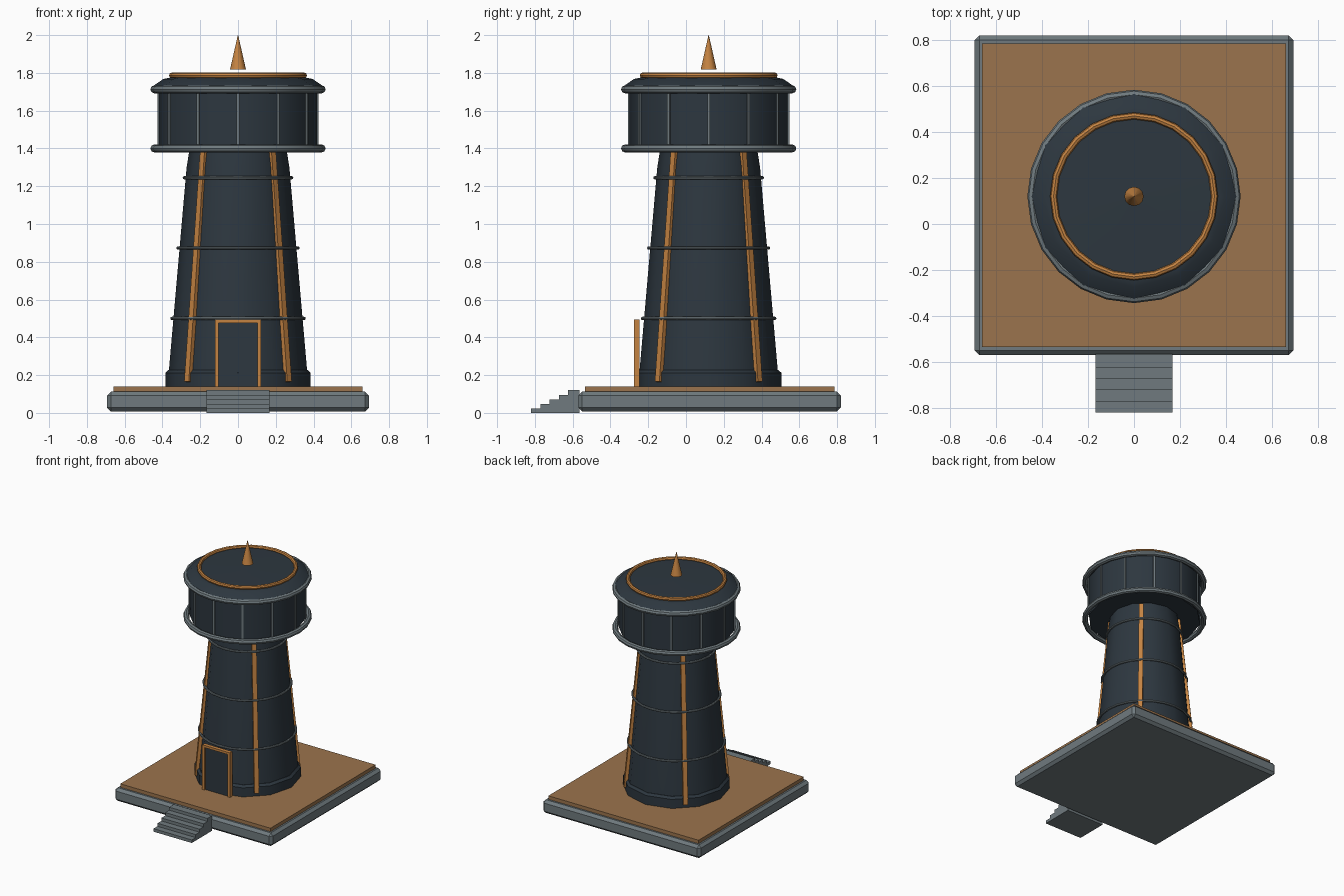
import bpy, bmesh, math
from mathutils import Vector, Matrix

if "Cube" in bpy.data.objects:
    bpy.data.objects.remove(bpy.data.objects["Cube"])

CY = 0.12  # tower axis in y


def mat(name, rgb):
    m = bpy.data.materials.new(name)
    m.diffuse_color = (*rgb, 1)
    m.use_nodes = True
    m.node_tree.nodes["Principled BSDF"].inputs["Base Color"].default_value = m.diffuse_color
    return m


DARK = mat("dark slate", (0.026, 0.038, 0.050))
GREY = mat("steel grey", (0.160, 0.195, 0.210))
DECK = mat("brown deck", (0.330, 0.175, 0.075))
GOLD = mat("copper trim", (0.560, 0.230, 0.055))


def finish(name, bm, material, smooth=False):
    bmesh.ops.recalc_face_normals(bm, faces=bm.faces)
    me = bpy.data.meshes.new(name)
    bm.to_mesh(me)
    bm.free()
    me.materials.append(material)
    ob = bpy.data.objects.new(name, me)
    bpy.context.collection.objects.link(ob)
    if smooth:
        bpy.ops.object.select_all(action='DESELECT')
        ob.select_set(True)
        bpy.context.view_layer.objects.active = ob
        bpy.ops.object.shade_smooth_by_angle(angle=math.radians(32))
    return ob


def box(name, x, y, z, material, bevel=0):
    """Box from (min, max) ranges."""
    bm = bmesh.new()
    bmesh.ops.create_cube(bm, size=1)
    for v in bm.verts:
        v.co = [r[0] + (c + 0.5) * (r[1] - r[0]) for c, r in zip(v.co, (x, y, z))]
    if bevel:
        bmesh.ops.bevel(bm, geom=bm.edges[:], offset=bevel, segments=1, affect='EDGES')
    return finish(name, bm, material)


def lathe(name, profile, material, sides, closed=False):
    """Revolve (radius, z) points round the tower axis; open profiles get end caps."""
    bm = bmesh.new()
    rings = [[bm.verts.new((r * math.cos(2 * math.pi * i / sides),
                            CY + r * math.sin(2 * math.pi * i / sides), z))
              for i in range(sides)] for r, z in profile]
    pairs = list(zip(rings, rings[1:]))
    if closed:
        pairs.append((rings[-1], rings[0]))
    else:
        bm.faces.new(rings[0])
        bm.faces.new(rings[-1])
    for a, b in pairs:
        for i in range(sides):
            j = (i + 1) % sides
            bm.faces.new((a[i], a[j], b[j], b[i]))
    return finish(name, bm, material, True)


def ring(name, major, minor, z, material, segs=24, n=8):
    pts = [(major + minor * math.cos(2 * math.pi * k / n),
            z + minor * math.sin(2 * math.pi * k / n)) for k in range(n)]
    return lathe(name, pts, material, segs, True)


def strip(name, angle, r0, z0, r1, z1, width, depth, material):
    """Thin bar leaning against the tower at a given angle."""
    rad = Vector((math.cos(angle), math.sin(angle), 0))
    tan = Vector((-rad.y, rad.x, 0))
    a = rad * r0 + Vector((0, CY, z0))
    b = rad * r1 + Vector((0, CY, z1))
    up = b - a
    out = tan.cross(up).normalized()
    bm = bmesh.new()
    bmesh.ops.create_cube(bm, size=1)
    m = Matrix((out * depth, tan * width, up)).transposed().to_4x4()
    bm.transform(Matrix.Translation((a + b) / 2) @ m)
    return finish(name, bm, material)


# Base slab and deck
box("base_slab", (-0.693, 0.693), (-0.57, 0.82), (0.008, 0.112), GREY, 0.02)
box("deck", (-0.66, 0.66), (-0.535, 0.785), (0.10, 0.14), DECK)

# Entrance steps
for i in range(5):
    box(f"step_{i + 1}", (-0.168, 0.168), (-0.82 + 0.049 * i, -0.575 + 0.01),
        (0, 0.024 * (i + 1)), GREY)

# Tower shaft
lathe("tower_plinth", [(0.385, 0.13), (0.385, 0.212), (0.368, 0.228)], DARK, 12)
lathe("tower_shaft", [(0.368, 0.2), (0.272, 1.30), (0.256, 1.40)], DARK, 12)
for i, (r, z) in enumerate(((0.350, 0.50), (0.317, 0.873), (0.284, 1.245))):
    ring(f"shaft_band_{i + 1}", r, 0.009, z, GREY)
for i in range(4):
    strip(f"shaft_rib_{i + 1}", math.radians(45 + 90 * i),
          0.374, 0.165, 0.256, 1.38, 0.034, 0.024, GOLD)

# Door with frame
box("door_panel", (-0.105, 0.105), (-0.264, -0.245), (0.14, 0.48), DARK)
for s, side in ((-1, "left"), (1, "right")):
    box(f"door_post_{side}", sorted((s * 0.102, s * 0.122)), (-0.275, -0.245),
        (0.14, 0.495), GOLD)
box("door_lintel", (-0.102, 0.102), (-0.275, -0.245), (0.477, 0.495), GOLD)

# Lantern gallery
lathe("gallery_wall", [(0.42, 1.395), (0.42, 1.72)], DARK, 12)
for i in range(12):
    strip(f"gallery_post_{i + 1}", math.radians(30 * i), 0.42, 1.40, 0.42, 1.715,
          0.014, 0.014, GREY)
ring("gallery_lower_ring", 0.443, 0.021, 1.40, GREY)
ring("gallery_upper_ring", 0.443, 0.021, 1.713, GREY)

# Roof, trim ring and spire
lathe("roof", [(0.45, 1.715), (0.45, 1.73), (0.395, 1.768), (0.36, 1.775)], DARK, 12)
lathe("roof_top", [(0.35, 1.765), (0.35, 1.782), (0.002, 1.79)], DARK, 24)
ring("roof_trim_ring", 0.350, 0.015, 1.787, GOLD)
lathe("spire", [(0.042, 1.818), (0.001, 2.0)], GOLD, 12)
